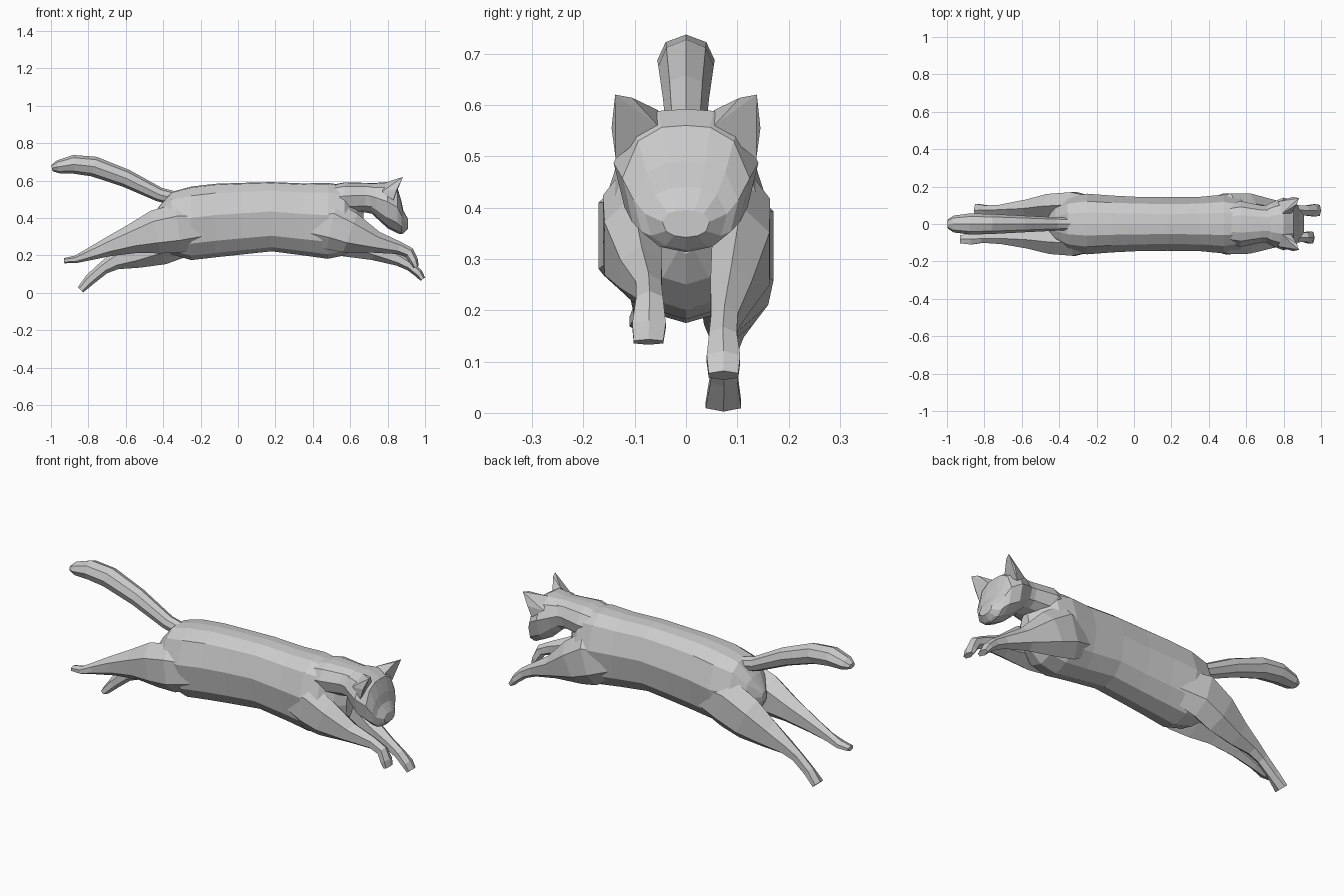
import bpy, bmesh, math
from mathutils import Vector

# Half cross-section of torso and head, as fractions of half width / half height
HALF = [(0, 1), (.38, .97), (.75, .75), (1, .15), (.85, -.55), (.5, -.88), (0, -1)]
FULL = HALF + [(-y, z) for y, z in HALF[-2:0:-1]]
# Six-sided leg section and eight-sided tail section
LEG = [(0, 1), (.96, .5), (.96, -.5), (0, -1), (-.96, -.5), (-.96, .5)]
TAIL = [(math.sin(math.pi * i / 4), math.cos(math.pi * i / 4)) for i in range(8)]


def finish(name, bm):
    bmesh.ops.recalc_face_normals(bm, faces=bm.faces)
    me = bpy.data.meshes.new(name)
    bm.to_mesh(me)
    bm.free()
    ob = bpy.data.objects.new(name, me)
    bpy.context.collection.objects.link(ob)
    return ob


def loft(name, stations, section, upright=False):
    """Skin rings (x, y, z, half width, half height) that follow the path."""
    bm = bmesh.new()
    rings = []
    for i, (x, y, z, w, h) in enumerate(stations):
        a, b = stations[max(i - 1, 0)], stations[min(i + 1, len(stations) - 1)]
        t = Vector((b[0] - a[0], 0, b[2] - a[2])).normalized()
        up = Vector((0, 0, 1)) if upright else Vector((-t.z, 0, t.x))
        if up.z < 0:
            up = -up
        rings.append([bm.verts.new(Vector((x, y + w * sy, z)) + up * h * sz)
                      for sy, sz in section])
    n = len(section)
    for r, s in zip(rings, rings[1:]):
        for k in range(n):
            bm.faces.new((r[k], r[(k + 1) % n], s[(k + 1) % n], s[k]))
    bm.faces.new(rings[0])
    bm.faces.new(rings[-1])
    return finish(name, bm)


def upright_loft(name, rows):
    """Rows are (x, half width, bottom z, top z)."""
    loft(name, [(x, 0, (b + t) / 2, w, (t - b) / 2) for x, w, b, t in rows], FULL, True)


# Torso
upright_loft("torso", [
    (-.47, .02, .33, .39), (-.42, .10, .26, .465), (-.355, .145, .205, .54),
    (-.25, .162, .175, .568), (-.12, .152, .19, .583), (.02, .145, .205, .588),
    (.18, .143, .222, .592), (.35, .145, .20, .585), (.48, .157, .182, .588),
    (.57, .14, .20, .575), (.63, .09, .25, .48), (.67, .03, .31, .43)])

# Neck
upright_loft("neck", [(.42, .09, .40, .56), (.57, .122, .42, .591),
                      (.68, .10, .43, .588), (.78, .10, .41, .585)])

# Head with flat brow, bridge and short muzzle
upright_loft("head", [
    (.68, .085, .46, .575), (.74, .118, .40, .588), (.80, .141, .345, .592),
    (.853, .124, .318, .56), (.874, .102, .313, .49), (.884, .08, .318, .44),
    (.909, .046, .342, .395)])

# Ears
for side, sy in (("left", 1), ("right", -1)):
    bm = bmesh.new()
    for x, y, z in [(.84, .055, .56), (.79, .055, .59), (.83, .137, .495), (.77, .12, .54),
                    (.85, .145, .555), (.882, .138, .62), (.87, .105, .614)]:
        bm.verts.new((x, sy * y, z))
    bmesh.ops.convex_hull(bm, input=bm.verts)
    finish(side + "_ear", bm)

# Tail
loft("tail", [(-.32, 0, .50, .035, .038), (-.42, 0, .525, .036, .038),
              (-.60, 0, .613, .045, .048), (-.77, 0, .675, .054, .054),
              (-.88, 0, .687, .056, .05), (-.965, 0, .673, .045, .034),
              (-.995, 0, .667, .025, .016)], TAIL)

# Front legs, the left one reaching lower and further
loft("right_front_leg", [
    (.36, -.08, .37, .045, .09), (.50, -.112, .36, .052, .13), (.60, -.105, .32, .056, .11),
    (.74, -.087, .27, .042, .058), (.86, -.073, .24, .026, .034), (.915, -.071, .215, .027, .03),
    (.94, -.072, .17, .034, .024), (.952, -.073, .138, .03, .015)], LEG)
loft("left_front_leg", [
    (.36, .08, .37, .045, .09), (.50, .112, .35, .054, .14), (.60, .107, .30, .058, .115),
    (.74, .088, .23, .042, .06), (.86, .075, .178, .027, .035), (.92, .072, .145, .028, .028),
    (.965, .073, .105, .034, .023), (.988, .073, .073, .03, .015)], LEG)

# Hind legs, the left one lower with its foot pointing down
loft("right_hind_leg", [
    (-.15, -.085, .36, .045, .10), (-.32, -.103, .345, .07, .13), (-.44, -.095, .325, .068, .117),
    (-.56, -.083, .29, .05, .08), (-.70, -.077, .243, .032, .05), (-.81, -.078, .2, .023, .03),
    (-.87, -.081, .178, .03, .02), (-.93, -.081, .172, .023, .014)], LEG)
loft("left_hind_leg", [
    (-.15, .085, .34, .045, .10), (-.32, .103, .325, .07, .14), (-.44, .095, .268, .068, .127),
    (-.56, .083, .21, .05, .083), (-.66, .079, .168, .035, .046), (-.72, .076, .132, .026, .034),
    (-.79, .074, .072, .027, .03), (-.842, .073, .016, .036, .02)], LEG)
